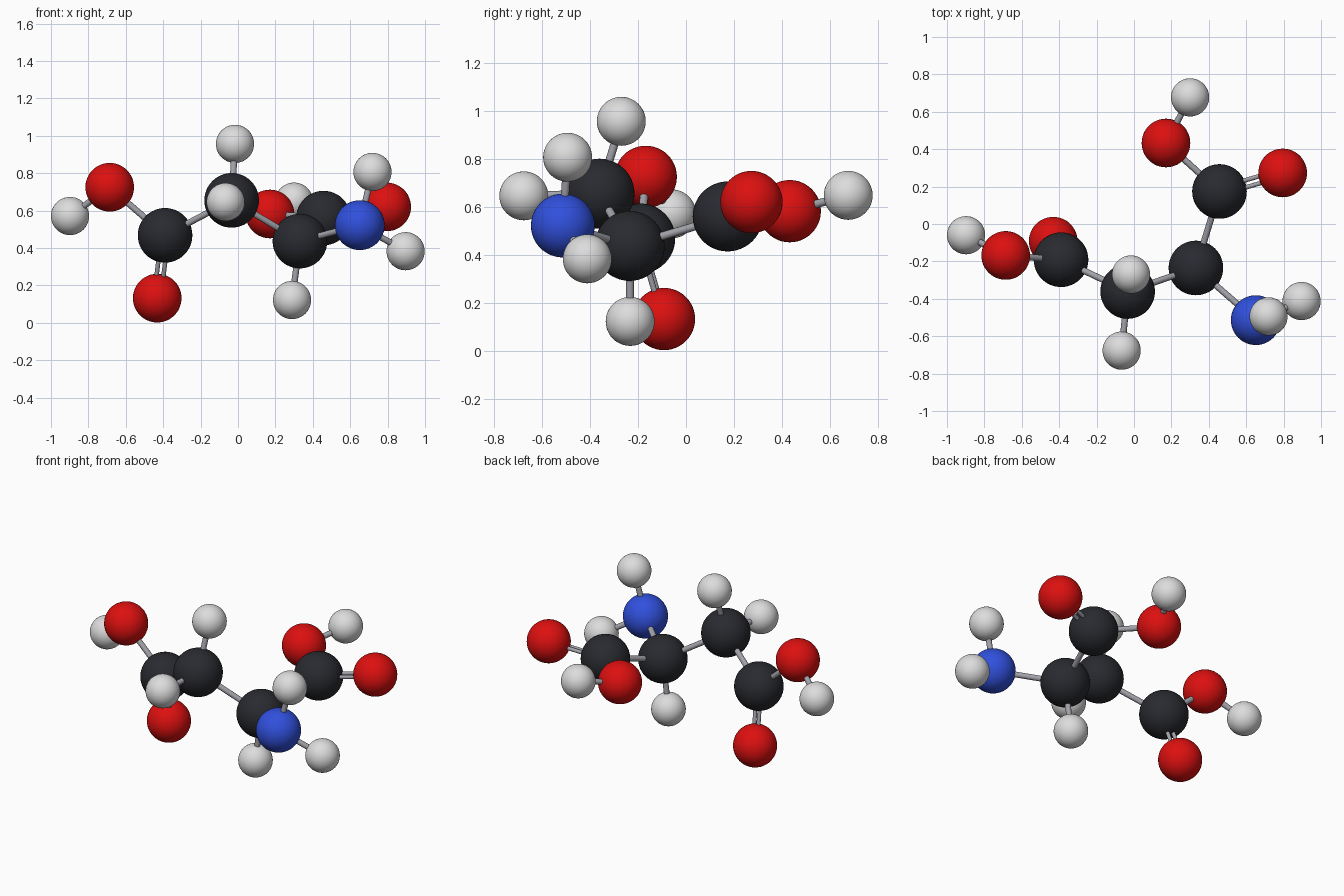
import bpy
from mathutils import Vector

cube = bpy.data.objects.get("Cube")
if cube:
    bpy.data.objects.remove(cube, do_unlink=True)


def material(name, rgb, rough=0.4):
    m = bpy.data.materials.new(name)
    m.use_nodes = True
    m.diffuse_color = (*rgb, 1)
    bsdf = m.node_tree.nodes["Principled BSDF"]
    bsdf.inputs["Base Color"].default_value = (*rgb, 1)
    bsdf.inputs["Roughness"].default_value = rough
    return m


# Element: radius and colour
KINDS = {
    "carbon": (0.146, material("charcoal", (0.022, 0.023, 0.029))),
    "oxygen": (0.130, material("red", (0.72, 0.005, 0.005))),
    "nitrogen": (0.133, material("blue", (0.03, 0.08, 0.72))),
    "hydrogen": (0.102, material("pale_grey", (0.72, 0.72, 0.72))),
}
ROD = material("rod_grey", (0.36, 0.36, 0.40))

# Atom centres
ATOMS = {
    "carbon_left_acid": (0.457, 0.174, 0.560),
    "carbon_amine": (0.331, -0.235, 0.437),
    "carbon_middle": (-0.034, -0.361, 0.655),
    "carbon_right_acid": (-0.390, -0.191, 0.468),
    "oxygen_right_double": (-0.432, -0.092, 0.132),
    "oxygen_right_single": (-0.686, -0.168, 0.725),
    "oxygen_left_double": (0.795, 0.273, 0.620),
    "oxygen_left_single": (0.171, 0.433, 0.582),
    "nitrogen_amine": (0.651, -0.514, 0.522),
    "hydrogen_right_acid": (-0.898, -0.060, 0.571),
    "hydrogen_left_acid": (0.300, 0.677, 0.648),
    "hydrogen_amine_top": (0.719, -0.494, 0.807),
    "hydrogen_amine_side": (0.896, -0.412, 0.383),
    "hydrogen_low": (0.289, -0.233, 0.122),
    "hydrogen_top": (-0.016, -0.270, 0.957),
    "hydrogen_front": (-0.066, -0.677, 0.646),
}

# Single bonds
SINGLE = [
    ("carbon_left_acid", "carbon_amine"),
    ("carbon_amine", "carbon_middle"),
    ("carbon_middle", "carbon_right_acid"),
    ("carbon_right_acid", "oxygen_right_single"),
    ("carbon_left_acid", "oxygen_left_single"),
    ("carbon_amine", "nitrogen_amine"),
    ("oxygen_right_single", "hydrogen_right_acid"),
    ("oxygen_left_single", "hydrogen_left_acid"),
    ("nitrogen_amine", "hydrogen_amine_top"),
    ("nitrogen_amine", "hydrogen_amine_side"),
    ("carbon_amine", "hydrogen_low"),
    ("carbon_middle", "hydrogen_top"),
    ("carbon_middle", "hydrogen_front"),
]

# Double bonds, with a third atom that fixes the plane of the pair
DOUBLE = [
    ("carbon_right_acid", "oxygen_right_double", "oxygen_right_single"),
    ("carbon_left_acid", "oxygen_left_double", "oxygen_left_single"),
]


def finish(name, mat):
    ob = bpy.context.object
    ob.name = name
    ob.data.materials.append(mat)
    bpy.ops.object.shade_smooth_by_angle()


def ball(name, centre):
    radius, mat = KINDS[name.split("_")[0]]
    bpy.ops.mesh.primitive_uv_sphere_add(segments=48, ring_count=24, radius=radius, location=centre)
    finish(name, mat)


def rod(name, a, b, radius):
    axis = b - a
    bpy.ops.mesh.primitive_cylinder_add(
        vertices=20, radius=radius, depth=axis.length, location=(a + b) / 2,
        rotation=axis.to_track_quat("Z", "Y").to_euler())
    finish(name, ROD)


for name, centre in ATOMS.items():
    ball(name, centre)

for a, b in SINGLE:
    rod("bond_" + a + "_to_" + b, Vector(ATOMS[a]), Vector(ATOMS[b]), 0.017)

for a, b, c in DOUBLE:
    pa, pb, pc = (Vector(ATOMS[k]) for k in (a, b, c))
    along = (pb - pa).normalized()
    side = pc - pa
    side = (side - along * side.dot(along)).normalized() * 0.019
    for label, s in (("inner", side), ("outer", -side)):
        rod("double_bond_" + b + "_" + label, pa + s, pb + s, 0.012)
